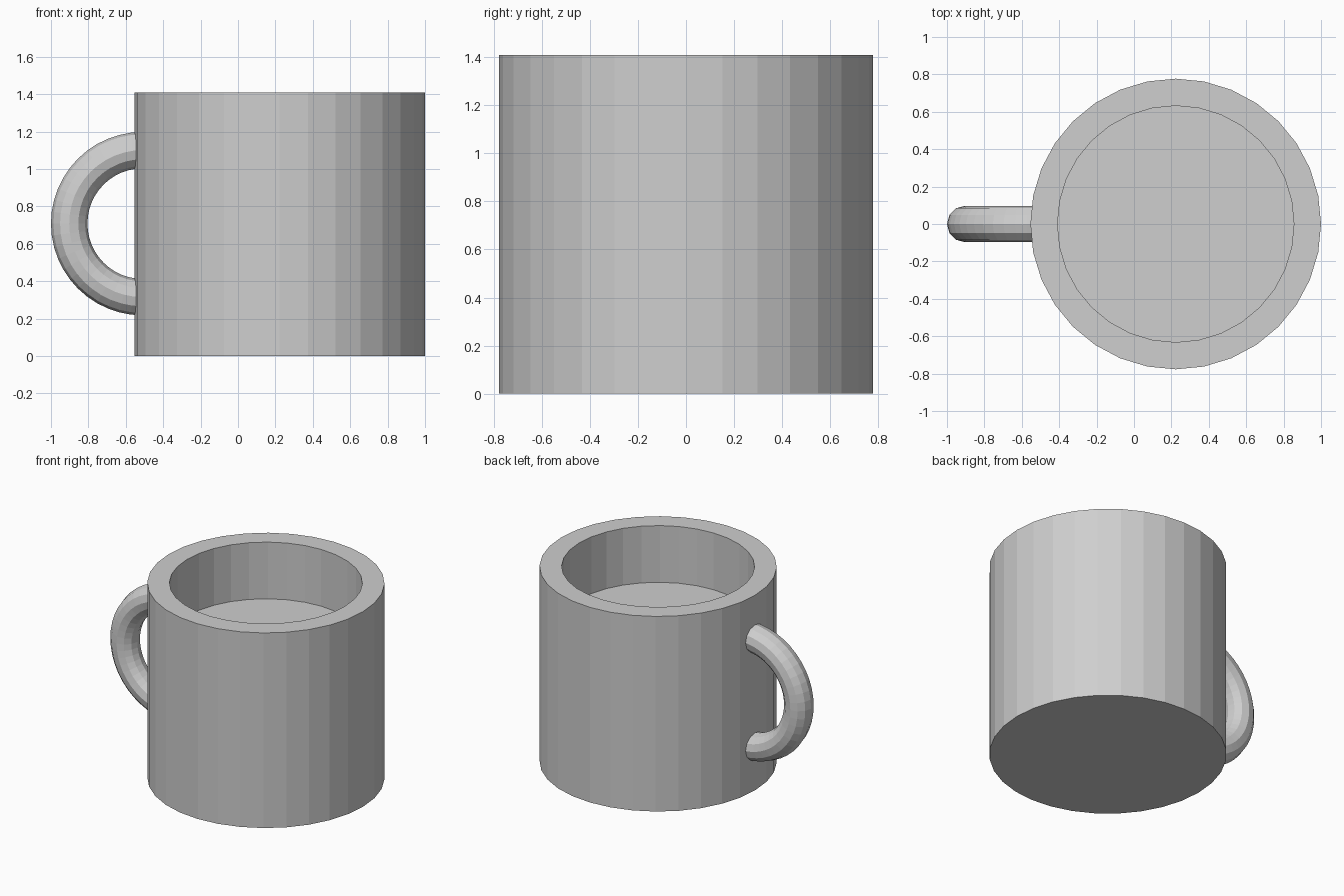
import bpy, bmesh
from math import pi, sin, cos

cube = bpy.data.objects.get("Cube")
if cube:
    bpy.data.objects.remove(cube, do_unlink=True)

CENTRE_X, HEIGHT, FLOOR = 0.223, 1.41, 1.0
OUTER, INNER, SIDES = 0.777, 0.632, 32

grey = bpy.data.materials.new("plain_grey")
grey.use_nodes = True
colour = (0.62, 0.62, 0.62, 1)
grey.diffuse_color = colour
grey.node_tree.nodes["Principled BSDF"].inputs["Base Color"].default_value = colour


def finish(name, bm):
    """Turn a bmesh into a flat-shaded grey object."""
    bmesh.ops.recalc_face_normals(bm, faces=bm.faces)
    mesh = bpy.data.meshes.new(name)
    bm.to_mesh(mesh)
    bm.free()
    mesh.materials.append(grey)
    obj = bpy.data.objects.new(name, mesh)
    bpy.context.collection.objects.link(obj)
    return obj


def bridge(bm, a, b):
    """Join two closed rings of vertices with quads."""
    for i in range(len(a)):
        j = (i + 1) % len(a)
        bm.faces.new((a[i], a[j], b[j], b[i]))


# Cup body: outer wall, flat rim, inner wall and raised inner floor
bm = bmesh.new()
rings = []
for r, z in [(OUTER, 0), (OUTER, HEIGHT), (INNER, HEIGHT), (INNER, FLOOR)]:
    angles = [2 * pi * i / SIDES for i in range(SIDES)]
    rings.append([bm.verts.new((r * cos(a), r * sin(a), z)) for a in angles])
for a, b in zip(rings, rings[1:]):
    bridge(bm, a, b)
bm.faces.new(rings[0])
bm.faces.new(rings[-1])
finish("cup_body", bm).location.x = CENTRE_X

# Handle: half a torus whose ends are buried in the wall
MAJOR, MINOR, STEPS, TUBE_SIDES = 0.393, 0.0975, 24, 12
bm = bmesh.new()
rings = []
for s in range(STEPS + 1):
    a = pi / 2 + pi * s / STEPS
    ring = []
    for t in range(TUBE_SIDES):
        b = 2 * pi * t / TUBE_SIDES
        r = MAJOR + MINOR * cos(b)
        ring.append(bm.verts.new((r * cos(a), MINOR * sin(b), r * sin(a))))
    rings.append(ring)
for a, b in zip(rings, rings[1:]):
    bridge(bm, a, b)
bm.faces.new(rings[0])
bm.faces.new(rings[-1])
finish("handle", bm).location = (MAJOR + MINOR - 1, 0, HEIGHT / 2 + 0.003)
